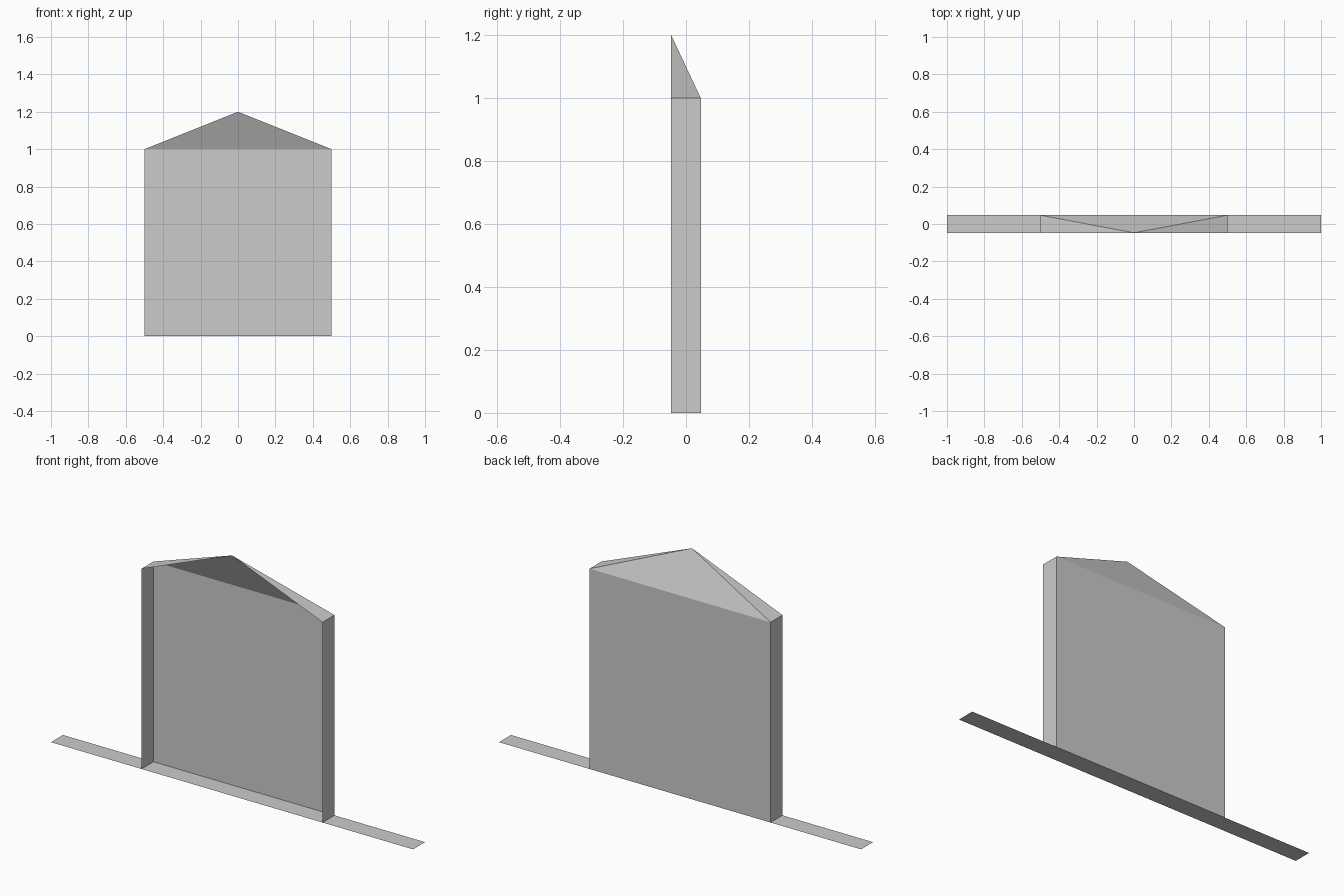
import bpy
import bmesh

cube = bpy.data.objects.get("Cube")
if cube:
    bpy.data.objects.remove(cube)

W, D, H, PEAK = 0.5, 0.047, 1.0, 1.2   # half width, half depth, wall and peak height

grey = bpy.data.materials.new("plain_grey")
grey.use_nodes = True
colour = (0.6, 0.6, 0.6, 1)
grey.diffuse_color = colour
grey.node_tree.nodes["Principled BSDF"].inputs["Base Color"].default_value = colour


def sheet(name, corners):
    """One thin flat panel through the given corners."""
    bm = bmesh.new()
    bm.faces.new([bm.verts.new(c) for c in corners])
    mesh = bpy.data.meshes.new(name)
    bm.to_mesh(mesh)
    bm.free()
    mesh.materials.append(grey)
    obj = bpy.data.objects.new(name, mesh)
    bpy.context.collection.objects.link(obj)


# Long ground strip
sheet("ground_strip", [(-1, -D, 0), (1, -D, 0), (1, D, 0), (-1, D, 0)])

# Back wall and the roof slope leaning forward from it; the front is open
sheet("back_wall", [(W, D, 0), (-W, D, 0), (-W, D, H), (W, D, H)])
peak = (0, -D, PEAK)
sheet("back_roof", [(W, D, H), (-W, D, H), peak])

# Side walls and side roof slopes
for side, s in (("left", 1), ("right", -1)):
    x, y = s * W, s * D
    sheet(side + "_wall", [(x, -y, 0), (x, y, 0), (x, y, H), (x, -y, H)])
    sheet(side + "_roof", [(x, -y, H), (x, y, H), peak])
